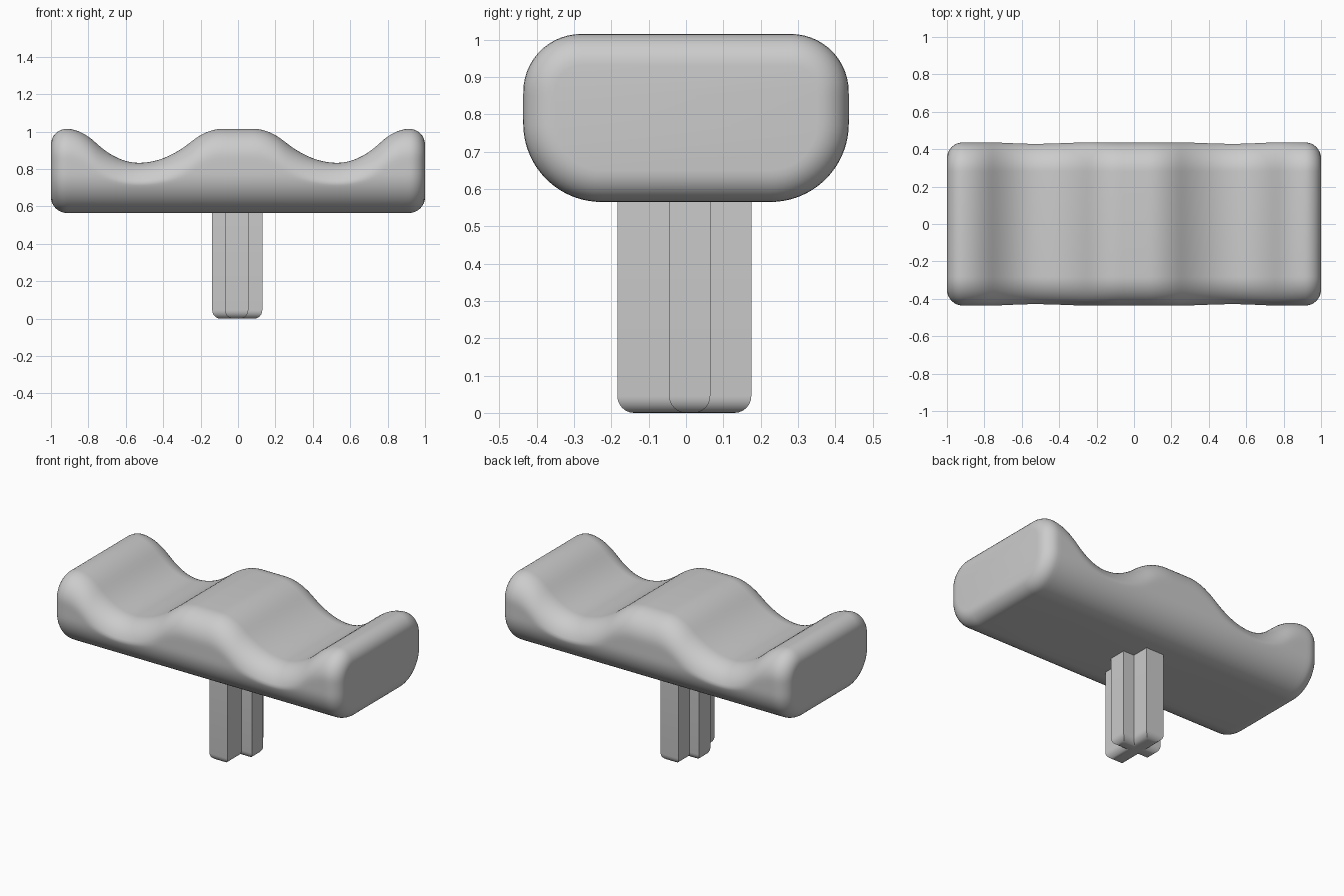
import bpy
import bmesh
from math import cos, sin, pi, sqrt, radians

cube = bpy.data.objects.get("Cube")
if cube:
    bpy.data.objects.remove(cube, do_unlink=True)

grey = bpy.data.materials.new("light grey")
grey.use_nodes = True
colour = (0.6, 0.6, 0.6, 1)
grey.diffuse_color = colour
grey.node_tree.nodes["Principled BSDF"].inputs["Base Color"].default_value = colour

BOTTOM, CREST, DIP = 0.565, 1.015, 0.833
HALF_WIDTH, R_LOW, R_TOP, R_END = 0.436, 0.21, 0.155, 0.085


def finish(name, bm, angle):
    bmesh.ops.recalc_face_normals(bm, faces=bm.faces)
    mesh = bpy.data.meshes.new(name)
    bm.to_mesh(mesh)
    bm.free()
    mesh.materials.append(grey)
    obj = bpy.data.objects.new(name, mesh)
    bpy.context.collection.objects.link(obj)
    bpy.ops.object.select_all(action="DESELECT")
    bpy.context.view_layer.objects.active = obj
    obj.select_set(True)
    bpy.ops.object.shade_smooth_by_angle(angle=radians(angle))
    return obj


def swoop(x, crest, turn, trough):
    """Two tangent parabolas from a crest down to a trough."""
    span, h = abs(trough - crest), CREST - DIP
    u, k = abs(x - crest), abs(turn - crest)
    if u < k:
        return CREST - h * u * u / (span * k)
    return DIP + h * (span - u) ** 2 / (span * (span - k))


def top_height(x):
    x = abs(x)
    if x < 0.08 or x > 0.92:
        return CREST
    if x < 0.53:
        return swoop(x, 0.08, 0.25, 0.53)
    return swoop(x, 0.92, 0.76, 0.53)


def section(x, inset, steps=32):
    """Rounded cross-section, shrunk by inset near the ends."""
    low, high = BOTTOM + inset, top_height(x) - inset
    width, r1, r2 = HALF_WIDTH - inset, R_LOW - inset, R_TOP - inset
    side = []
    for i in range(steps + 1):
        z = low + (high - low) * (1 - cos(pi * i / steps)) / 2
        a, b = max(0, low + r1 - z), max(0, z - high + r2)
        y = width - max(r1 - sqrt(max(0, r1 * r1 - a * a)),
                        r2 - sqrt(max(0, r2 * r2 - b * b)))
        side.append((x, y, z))
    return side + [(x, -y, z) for x, y, z in reversed(side)]


# Wavy cushion lofted along x, with rounded ends
arc = [(1 - R_END * (1 - sin(pi / 2 * i / 8)),
        R_END * (1 - cos(pi / 2 * i / 8))) for i in range(1, 9)]
stations = [(-x, d) for x, d in reversed(arc)]
inner = 1 - R_END
stations += [(-inner + 2 * inner * i / 80, 0) for i in range(81)]
stations += arc
bm = bmesh.new()
rings = [[bm.verts.new(p) for p in section(x, d)] for x, d in stations]
for a, b in zip(rings, rings[1:]):
    for i in range(len(a)):
        j = (i + 1) % len(a)
        bm.faces.new((a[i], a[j], b[j], b[i]))
bm.faces.new(rings[0])
bm.faces.new(rings[-1])
finish("wavy_cushion", bm, 40)


# Crossed post made of two bars with rounded feet
def bar(name, x0, x1, y0, y1, radius):
    bm = bmesh.new()
    bmesh.ops.create_cube(bm, size=1)
    top = BOTTOM + 0.05
    for v in bm.verts:
        v.co = ((x0 + x1) / 2 + v.co.x * (x1 - x0),
                (y0 + y1) / 2 + v.co.y * (y1 - y0),
                (v.co.z + 0.5) * top)
    feet = [e for e in bm.edges if all(v.co.z < 0.01 for v in e.verts)]
    bmesh.ops.bevel(bm, geom=feet, offset=radius, segments=6,
                    profile=0.5, affect="EDGES")
    finish(name, bm, 30)


bar("post_wide_bar", -0.138, 0.13, -0.045, 0.065, 0.045)
bar("post_deep_bar", -0.07, 0.055, -0.184, 0.175, 0.045)
